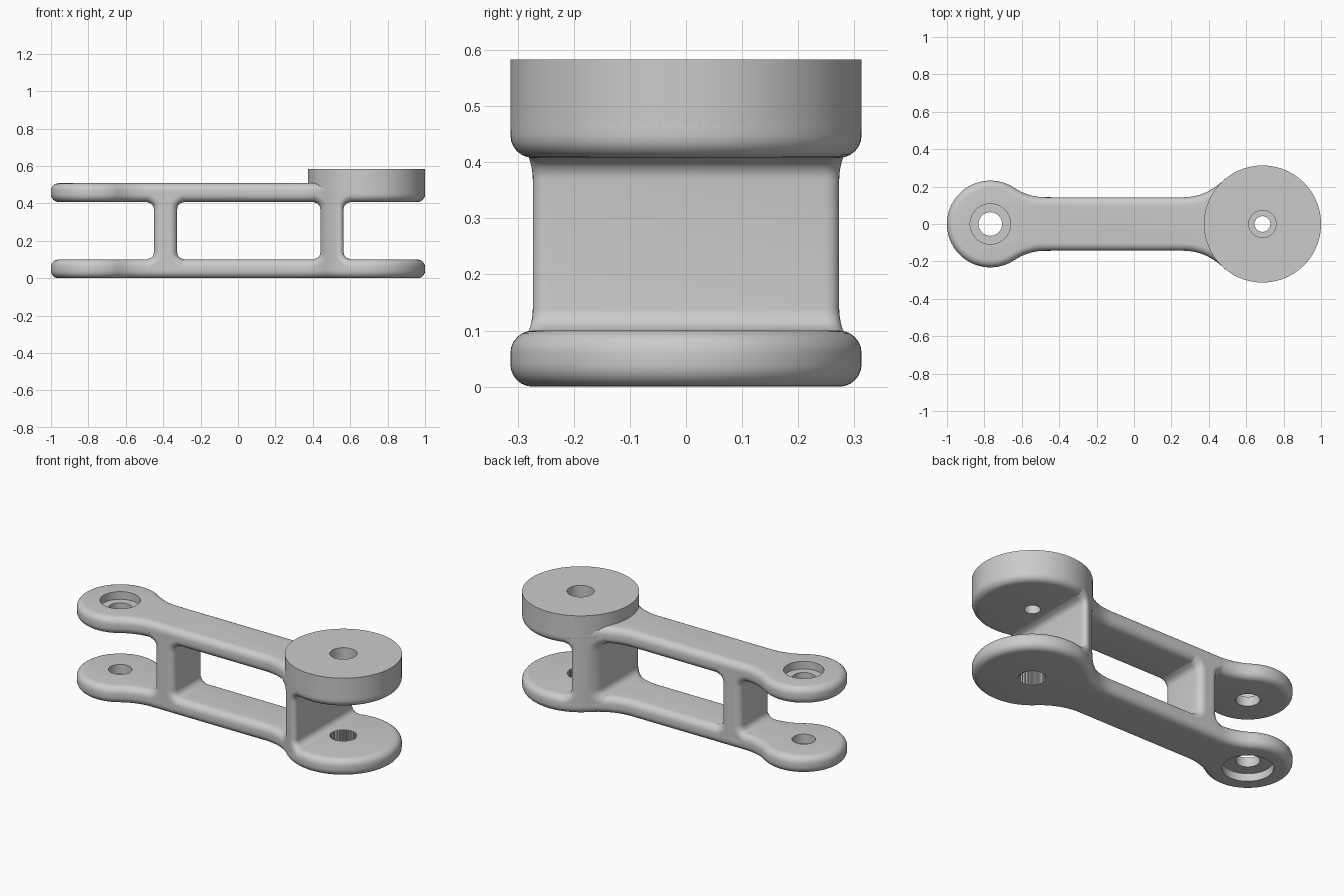
import bpy, bmesh, math

cube = bpy.data.objects.get("Cube")
if cube:
    bpy.data.objects.remove(cube, do_unlink=True)

# Main dimensions
HEIGHT = 0.508            # top of the upper plate
THICK = 0.1               # plate thickness
BAR = 0.143               # half width of the straight bar
NECK = 0.3                # outline fillet between bar and round ends
ROUND = 0.04              # edge rounding and inner fillet radius
SMALL_X, SMALL_R = -0.768, 0.232
BIG_X, BIG_R = 0.687, 0.313

grey = bpy.data.materials.new("plain_grey")
grey.use_nodes = True
COLOUR = (0.6, 0.6, 0.6, 1)
grey.diffuse_color = COLOUR
grey.node_tree.nodes["Principled BSDF"].inputs["Base Color"].default_value = COLOUR


def make_object(name, bm):
    bmesh.ops.recalc_face_normals(bm, faces=bm.faces)
    mesh = bpy.data.meshes.new(name)
    bm.to_mesh(mesh)
    bm.free()
    mesh.materials.append(grey)
    obj = bpy.data.objects.new(name, mesh)
    bpy.context.collection.objects.link(obj)
    return obj


def loft(name, loops):
    """Skin a stack of closed loops and cap both ends."""
    bm = bmesh.new()
    rings = [[bm.verts.new(p) for p in loop] for loop in loops]
    for a, b in zip(rings, rings[1:]):
        for i in range(len(a)):
            j = (i + 1) % len(a)
            bm.faces.new((a[i], a[j], b[j], b[i]))
    bm.faces.new(rings[0])
    bm.faces.new(rings[-1])
    return make_object(name, bm)


def prism(name, outline, z0, z1):
    return loft(name, [[(x, y, z) for x, y in outline] for z in (z0, z1)])


def circle(cx, radius, count=64, tooth=0.0):
    """Circle on the centre line; tooth lowers every second point pair."""
    pts = []
    for i in range(count):
        a = math.tau * i / count
        r = radius - (tooth if i % 4 > 1 else 0)
        pts.append((cx + r * math.cos(a), r * math.sin(a)))
    return pts


def apply_modifier(obj, mod):
    bpy.context.view_layer.objects.active = obj
    bpy.ops.object.modifier_apply(modifier=mod.name)


def cut(objects, outline, z0, z1):
    cutter = prism("hole_cutter", outline, z0, z1)
    cutter.hide_render = True
    for obj in objects:
        mod = obj.modifiers.new("hole", "BOOLEAN")
        mod.operation = "DIFFERENCE"
        mod.solver = "EXACT"
        mod.object = cutter
        apply_modifier(obj, mod)
    bpy.data.objects.remove(cutter, do_unlink=True)


def neck_reach(r):
    """Distance along x from a round end's centre to its fillet centre."""
    return math.sqrt((r + NECK) ** 2 - (BAR + NECK) ** 2)


def half_width(x, inset=0.0):
    """Half width of the outline at x, shrunk by inset."""
    for cx, r, side in ((SMALL_X, SMALL_R, 1), (BIG_X, BIG_R, -1)):
        d = (x - cx) * side
        reach = neck_reach(r)
        if d < reach * (r - inset) / (r + NECK):
            return math.sqrt(max((r - inset) ** 2 - d * d, 0))
        if d < reach:
            return BAR + NECK - math.sqrt((NECK + inset) ** 2 - (d - reach) ** 2)
    return BAR - inset


def end_outline(cx, r, side):
    """Upper half of one end, from its tip to the bar."""
    reach = neck_reach(r)
    tilt = math.atan2(BAR + NECK, reach)
    pts = []
    for i in range(37):
        a = math.pi + (tilt - math.pi) * i / 36
        pts.append((cx + side * r * math.cos(a), r * math.sin(a)))
    for i in range(1, 15):
        a = math.pi + tilt + (math.pi / 2 - tilt) * i / 14
        pts.append((cx + side * (reach + NECK * math.cos(a)),
                    BAR + NECK + NECK * math.sin(a)))
    return pts


upper_half = end_outline(SMALL_X, SMALL_R, 1) + end_outline(BIG_X, BIG_R, -1)[::-1]
link_outline = upper_half + [(x, -y) for x, y in upper_half[-2:0:-1]]


def plate(name, z0):
    obj = prism(name, link_outline, z0, z0 + THICK)
    mod = obj.modifiers.new("rounded_rim", "BEVEL")
    mod.width = ROUND
    mod.segments = 6
    mod.limit_method = "ANGLE"
    mod.angle_limit = math.radians(40)
    mod.use_clamp_overlap = False
    apply_modifier(obj, mod)
    return obj


def column(name, x0, x1):
    """Web between the plates, with rounded corners and flared feet."""
    centre = THICK + ROUND
    lower = [centre - (THICK - 0.02) * (1 - i / 10) for i in range(11)]
    loops = []
    for z in lower + [HEIGHT - h for h in reversed(lower)]:
        drop = max(centre - min(z, HEIGHT - z), 0)
        corner = []
        for i in range(9):
            t = math.pi / 2 * i / 8
            e, inset = ROUND * (1 - math.cos(t)), ROUND * (1 - math.sin(t))
            flare = ROUND - math.sqrt(max((ROUND + e) ** 2 - drop ** 2, 0))
            corner.append((flare, inset))
        left = [(x0 - f, s) for f, s in corner]
        right = [(x1 + f, s) for f, s in reversed(corner)]
        a, b = left[-1][0], right[0][0]
        wall = [(a + (b - a) * i / 10, 0) for i in range(1, 10)]
        half = [(x, half_width(x, s)) for x, s in left + wall + right]
        loops.append([(x, y, z) for x, y in half]
                     + [(x, -y, z) for x, y in reversed(half)])
    return loft(name, loops)


# Plates, webs and the raised disc
lower_plate = plate("lower_plate", 0)
upper_plate = plate("upper_plate", HEIGHT - THICK)
small_end_web = column("small_end_web", -0.45, -0.325)
big_end_web = column("big_end_web", 0.44, 0.565)
disc = prism("raised_disc", circle(BIG_X, BIG_R, 96), HEIGHT - THICK / 2, 0.583)

# Bolt hole through the small end, recessed on both outer faces
cut([lower_plate, upper_plate], circle(SMALL_X, 0.063), -0.1, 0.7)
cut([upper_plate], circle(SMALL_X, 0.108), HEIGHT - 0.045, 0.7)
cut([lower_plate], circle(SMALL_X, 0.134), -0.1, 0.045)

# Stepped hole in the disc and toothed hole below it
cut([upper_plate], circle(BIG_X, 0.042), 0.3, 0.7)
cut([upper_plate, disc], circle(BIG_X, 0.073), 0.46, 0.7)
cut([disc], circle(BIG_X, 0.073), 0.4, 0.47)
cut([lower_plate], circle(BIG_X, 0.074, 96, 0.006), -0.1, 0.2)

# Smooth shading with sharp hole and disc edges
for obj in (lower_plate, upper_plate, small_end_web, big_end_web, disc):
    bpy.ops.object.select_all(action="DESELECT")
    obj.select_set(True)
    bpy.context.view_layer.objects.active = obj
    bpy.ops.object.shade_smooth_by_angle(angle=math.radians(30))
